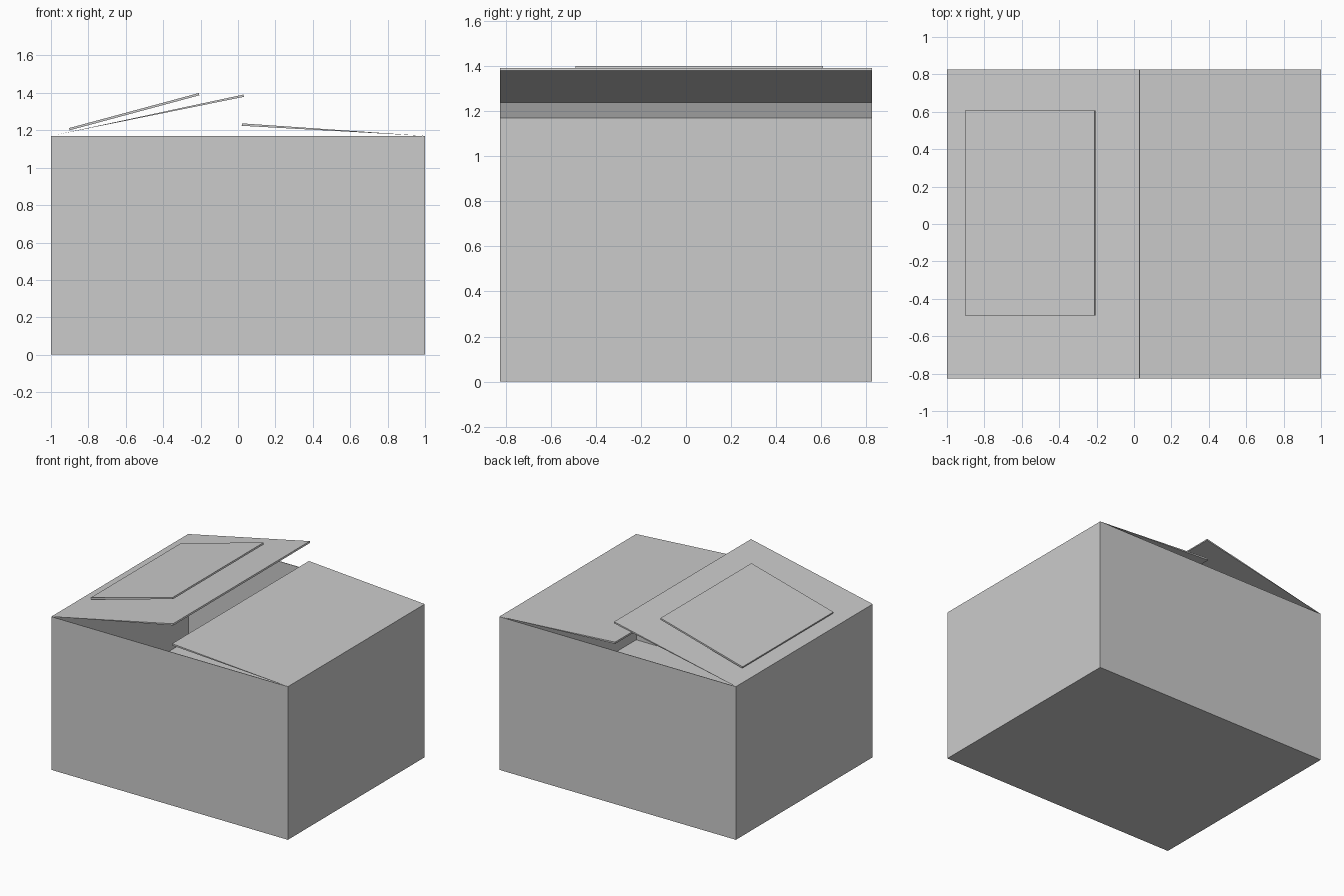
import bpy, bmesh
from mathutils import Vector

if "Cube" in bpy.data.objects:
    bpy.data.objects.remove(bpy.data.objects["Cube"])

W, D, H = 1.0, 0.826, 1.17   # half width, half depth, height
T, FLOOR = 0.006, 0.365      # wall thickness, inner floor height


def make_object(name, bm):
    bmesh.ops.recalc_face_normals(bm, faces=bm.faces[:])
    mesh = bpy.data.meshes.new(name)
    bm.to_mesh(mesh)
    bm.free()
    obj = bpy.data.objects.new(name, mesh)
    bpy.context.collection.objects.link(obj)
    return obj


def extrude_profile(name, profile, y0, y1):
    """Extrude an x/z profile from y0 to y1."""
    bm = bmesh.new()
    face = bm.faces.new([bm.verts.new((x, y0, z)) for x, z in profile])
    result = bmesh.ops.extrude_face_region(bm, geom=[face])
    verts = [v for v in result["geom"] if isinstance(v, bmesh.types.BMVert)]
    bmesh.ops.translate(bm, verts=verts, vec=Vector((0, y1 - y0, 0)))
    return make_object(name, bm)


# Open carton: inset the top face for the rim, then sink it to the inner floor
bm = bmesh.new()
bmesh.ops.create_cube(bm, size=1)
bmesh.ops.scale(bm, verts=bm.verts, vec=(2 * W, 2 * D, H))
bmesh.ops.translate(bm, verts=bm.verts, vec=(0, 0, H / 2))
top = max(bm.faces, key=lambda f: f.calc_center_median().z)
bmesh.ops.inset_region(bm, faces=[top], thickness=T)
inner = bmesh.ops.extrude_face_region(bm, geom=[top])
bmesh.ops.delete(bm, geom=[f for f in [top] if f.is_valid], context='FACES_ONLY')
verts = [v for v in inner["geom"] if isinstance(v, bmesh.types.BMVert)]
bmesh.ops.translate(bm, verts=verts, vec=(0, 0, FLOOR - H))
make_object("carton_body", bm)

# Lid flaps, tapering to nothing at their hinges
extrude_profile("left_flap", [(-W, H), (0.032, 1.379), (0.029, 1.391)], -D, D)
extrude_profile("right_flap", [(W, H), (0.02, 1.224), (0.021, 1.237)], -D, D)

# Plate resting above the left flap
extrude_profile("label_plate", [(-0.90, 1.200), (-0.207, 1.387),
                                (-0.210, 1.399), (-0.903, 1.212)], -0.49, 0.607)
